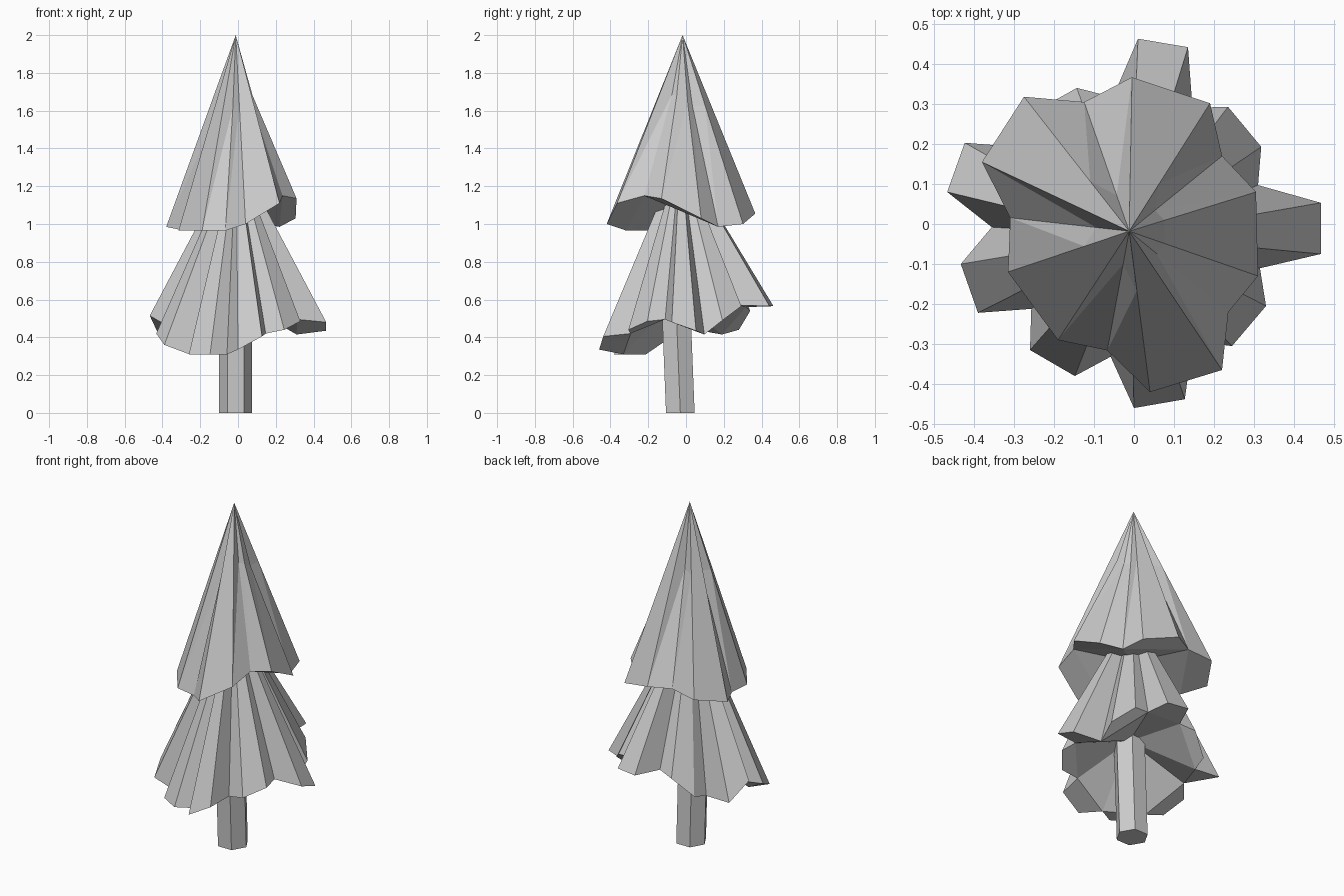
import bpy, bmesh, math
from mathutils import Vector

if "Cube" in bpy.data.objects:
    bpy.data.objects.remove(bpy.data.objects["Cube"])


def finish(name, bm):
    bmesh.ops.recalc_face_normals(bm, faces=bm.faces[:])
    mesh = bpy.data.meshes.new(name)
    bm.to_mesh(mesh)
    bm.free()
    obj = bpy.data.objects.new(name, mesh)
    bpy.context.collection.objects.link(obj)
    return obj


def foliage_tier(name, apex, hollow, branches, notch_scale, mid, squeeze):
    """Pleated cone: each branch is two rim tips plus the height of the valley after it."""
    bm = bmesh.new()
    apex = Vector(apex)
    n = len(branches)

    # valley points halfway to the next branch, pulled inwards
    rim = []
    for i, (a, b, valley_z) in enumerate(branches):
        valley = (Vector(b) + Vector(branches[(i + 1) % n][0])) / 2 * notch_scale
        valley.z = valley_z
        rim += [Vector(a), Vector(b), valley]

    # intermediate ring, pinched along the valleys and on the right side
    ring = []
    for i, p in enumerate(rim):
        q = apex.lerp(p, mid)
        if i % 3 == 2 or p.x > 0.29:
            q.x = apex.x + (q.x - apex.x) * squeeze
            q.y = apex.y + (q.y - apex.y) * squeeze
        ring.append(q)

    top = bm.verts.new(apex)
    base = bm.verts.new(hollow)
    r = [bm.verts.new(p) for p in rim]
    m = [bm.verts.new(p) for p in ring]
    k = len(r)
    for i in range(k):
        j = (i + 1) % k
        bm.faces.new((top, m[i], m[j]))
        bm.faces.new((m[i], r[i], r[j]))
        bm.faces.new((m[i], r[j], m[j]))
    # branch undersides and the hollow around the stem
    for i in range(0, k, 3):
        bm.faces.new((r[i - 1], r[i + 2], r[i + 1], r[i]))
        bm.faces.new((base, r[i + 2], r[i - 1]))
    return finish(name, bm)


# Trunk: six sides, leaning slightly forward
bm = bmesh.new()
rings = []
for z, cy in ((0, -0.03), (0.75, -0.06)):
    rings.append([bm.verts.new((-0.0125 + 0.0875 * math.cos(i * math.pi / 3),
                                cy + 0.0875 * math.sin(i * math.pi / 3), z))
                  for i in range(6)])
for i in range(6):
    j = (i + 1) % 6
    bm.faces.new((rings[0][i], rings[0][j], rings[1][j], rings[1][i]))
bm.faces.new(rings[0])
bm.faces.new(rings[1])
finish("trunk", bm)

# Lower foliage: nine branches, clockwise from the back
lower = [
    ((0.01, 0.463, 0.565), (0.135, 0.442, 0.565), 0.57),
    ((0.235, 0.293, 0.565), (0.318, 0.193, 0.49), 0.415),
    ((0.467, 0.053, 0.435), (0.467, -0.075, 0.48), 0.495),
    ((0.33, -0.205, 0.485), (0.245, -0.305, 0.44), 0.42),
    ((0.127, -0.438, 0.405), (0.0, -0.46, 0.335), 0.31),
    ((-0.148, -0.38, 0.31), (-0.26, -0.315, 0.31), 0.31),
    ((-0.39, -0.222, 0.36), (-0.433, -0.10, 0.42), 0.45),
    ((-0.467, 0.08, 0.515), (-0.423, 0.203, 0.42), 0.415),
    ((-0.25, 0.28, 0.44), (-0.143, 0.34, 0.54), 0.56),
]
foliage_tier("lower_foliage", (-0.01, -0.03, 1.38), (-0.01, -0.05, 0.6),
             lower, 0.79, 0.4, 1.0)

# Upper foliage: five broad branches
upper = [
    ((-0.005, 0.367, 1.055), (0.19, 0.302, 1.0), 0.985),
    ((0.305, 0.08, 1.03), (0.31, -0.13, 1.135), 1.15),
    ((0.22, -0.365, 1.11), (0.04, -0.42, 1.0), 0.965),
    ((-0.19, -0.29, 0.965), (-0.315, -0.12, 0.965), 0.97),
    ((-0.38, 0.155, 0.985), (-0.275, 0.318, 1.03), 1.05),
]
foliage_tier("upper_foliage", (-0.012, -0.018, 2.0), (-0.01, -0.03, 1.08),
             upper, 0.89, 0.37, 0.75)
